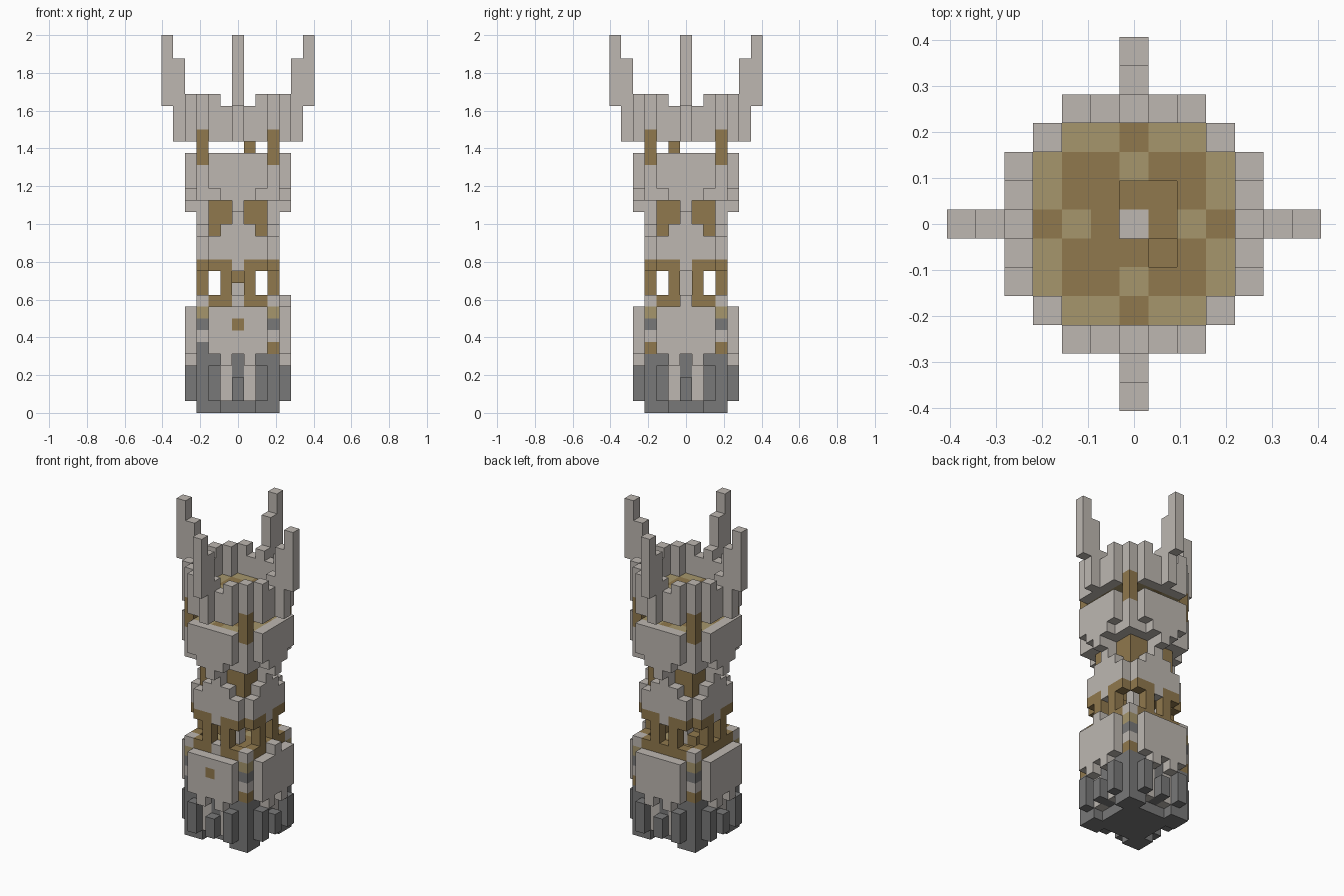
import bpy, bmesh
from mathutils import Vector

if "Cube" in bpy.data.objects:
    bpy.data.objects.remove(bpy.data.objects["Cube"], do_unlink=True)

U = 0.0625  # block size


def make_material(name, rgb):
    m = bpy.data.materials.new(name)
    m.use_nodes = True
    m.diffuse_color = (*rgb, 1)
    b = m.node_tree.nodes["Principled BSDF"]
    b.inputs["Base Color"].default_value = (*rgb, 1)
    b.inputs["Roughness"].default_value = 0.9
    return m


MATS = [make_material("light_stone", (0.51, 0.475, 0.44)),
        make_material("dark_stone", (0.19, 0.19, 0.19)),
        make_material("wood", (0.28, 0.19, 0.075)),
        make_material("pale_planks", (0.38, 0.305, 0.15))]
STONE, DARK, WOOD, PALE = range(4)
cells = {}  # block position -> (part, colour)


def put(part, colour, x, y, z0, z1):
    """Column of blocks from z0 to z1 inclusive."""
    for z in range(z0, z1 + 1):
        cells[x, y, z] = (part, colour)


def sides(part, colour, offsets, dist, z0, z1):
    """Repeat columns on all four sides, mirrored about each middle."""
    for a in offsets:
        for s in (a, -a):
            for d in (dist, -dist):
                put(part, colour, s, d, z0, z1)
                put(part, colour, d, s, z0, z1)


def corners(part, colour, d, z0, z1):
    sides(part, colour, [d], d, z0, z1)


def floor(part, z, hole=()):
    """Plank floor with pale border and wooden middle."""
    for x in range(-3, 4):
        for y in range(-3, 4):
            far, near = max(abs(x), abs(y)), min(abs(x), abs(y))
            if near == 3 or (x, y) in hole:
                continue
            pale = (far == 3) != (near == 0 and far >= 2)
            put(part, PALE if pale else WOOD, x, y, z, z)


# Base slab with recessed middles, and dark footings
for x in range(-3, 4):
    for y in range(-3, 4):
        if max(abs(x), abs(y)) < 3 or min(abs(x), abs(y)) > 1:
            put("base_slab", DARK, x, y, 0, 0)
sides("footing", DARK, [0, 2], 3, 1, 4)
sides("footing", DARK, [2], 4, 1, 3)
sides("footing", DARK, [0], 4, 1, 2)
corners("footing", DARK, 3, 0, 4)

# Lower wall
sides("lower_wall", STONE, [1], 3, 1, 4)
sides("lower_wall", STONE, [0, 1, 2], 3, 5, 7)
sides("lower_wall", STONE, [0, 1, 2], 4, 5, 8)
sides("lower_wall", STONE, [1], 4, 4, 4)
put("lower_wall", WOOD, 0, -4, 7, 7)
for z, c in enumerate([WOOD, STONE, DARK, PALE, STONE], 5):
    corners("lower_corner", c, 3, z, z)
put("lower_corner", DARK, -3, -3, 5, 5)
put("lower_wall", STONE, 4, 0, 9, 9)
floor("lower_floor", 8)

# Timber gallery with open windows
sides("gallery", WOOD, [0, 1, 2], 3, 9, 9)
sides("gallery", WOOD, [1], 3, 10, 11)
sides("gallery", WOOD, [1, 2], 3, 12, 12)
sides("gallery", STONE, [0], 3, 12, 12)
put("gallery", STONE, 0, -3, 9, 9)

# Middle wall with stepped tops and a timber core
sides("middle_wall", STONE, [2], 3, 13, 14)
sides("middle_wall", STONE, [1], 3, 13, 15)
sides("middle_wall", STONE, [0], 3, 13, 17)
sides("timber_core", WOOD, [0, 1, 2], 2, 13, 17)

# Upper wall with stepped lower edge
sides("upper_wall", STONE, [0, 1, 2], 3, 18, 20)
sides("upper_wall", STONE, [0], 4, 17, 21)
sides("upper_wall", STONE, [1], 4, 18, 21)
sides("upper_wall", STONE, [2], 4, 19, 21)
for x in range(-2, 3):
    for y in range(-2, 3):
        put("upper_wall", STONE, x, y, 18, 18)
corners("upper_wall", STONE, 3, 18, 20)
floor("upper_floor", 21)
corners("corner_post", WOOD, 3, 21, 23)

# Crown with stair opening
floor("top_floor", 23, {(0, 0), (0, 1), (1, 1), (1, 0), (1, -1)})
sides("crown", STONE, [0, 2], 4, 23, 26)
sides("crown", STONE, [1], 4, 23, 25)
corners("crown", STONE, 3, 24, 26)
sides("crown_prong", STONE, [0], 5, 23, 29)
sides("crown_prong", STONE, [0], 6, 26, 31)

# Central pillar and winding stair
put("pillar", STONE, 0, 0, 1, 21)
turn = [(0, -1), (1, -1), (1, 0), (1, 1), (0, 1), (-1, 1), (-1, 0), (-1, -1)]
for i in range(4):
    put("stair", WOOD, *turn[(i - 2) % 8], 9 + i, 9 + i)
put("stair", WOOD, 1, -1, 22, 22)

# Turn the blocks of each part into a mesh of outer faces
AXES = [Vector(v) for v in ((1, 0, 0), (0, 1, 0), (0, 0, 1))]
for part in dict.fromkeys(p for p, c in cells.values()):
    bm = bmesh.new()
    for pos, (owner, colour) in cells.items():
        if owner != part:
            continue
        centre = Vector(pos) + AXES[2] / 2
        for k in range(3):
            for s in (1, -1):
                n = AXES[k] * s
                if tuple(int(v) for v in Vector(pos) + n) in cells:
                    continue
                a, b = AXES[(k + 1) % 3] / 2, AXES[(k + 2) % 3] / 2 * s
                quad = (-a - b, a - b, a + b, b - a)
                f = bm.faces.new([bm.verts.new((centre + n / 2 + q) * U) for q in quad])
                f.material_index = colour
    bmesh.ops.remove_doubles(bm, verts=bm.verts, dist=0.001)
    bmesh.ops.dissolve_limit(bm, angle_limit=0.01, verts=bm.verts, edges=bm.edges,
                             delimit={'MATERIAL'})
    mesh = bpy.data.meshes.new(part)
    bm.to_mesh(mesh)
    bm.free()
    for m in MATS:
        mesh.materials.append(m)
    bpy.context.collection.objects.link(bpy.data.objects.new(part, mesh))
